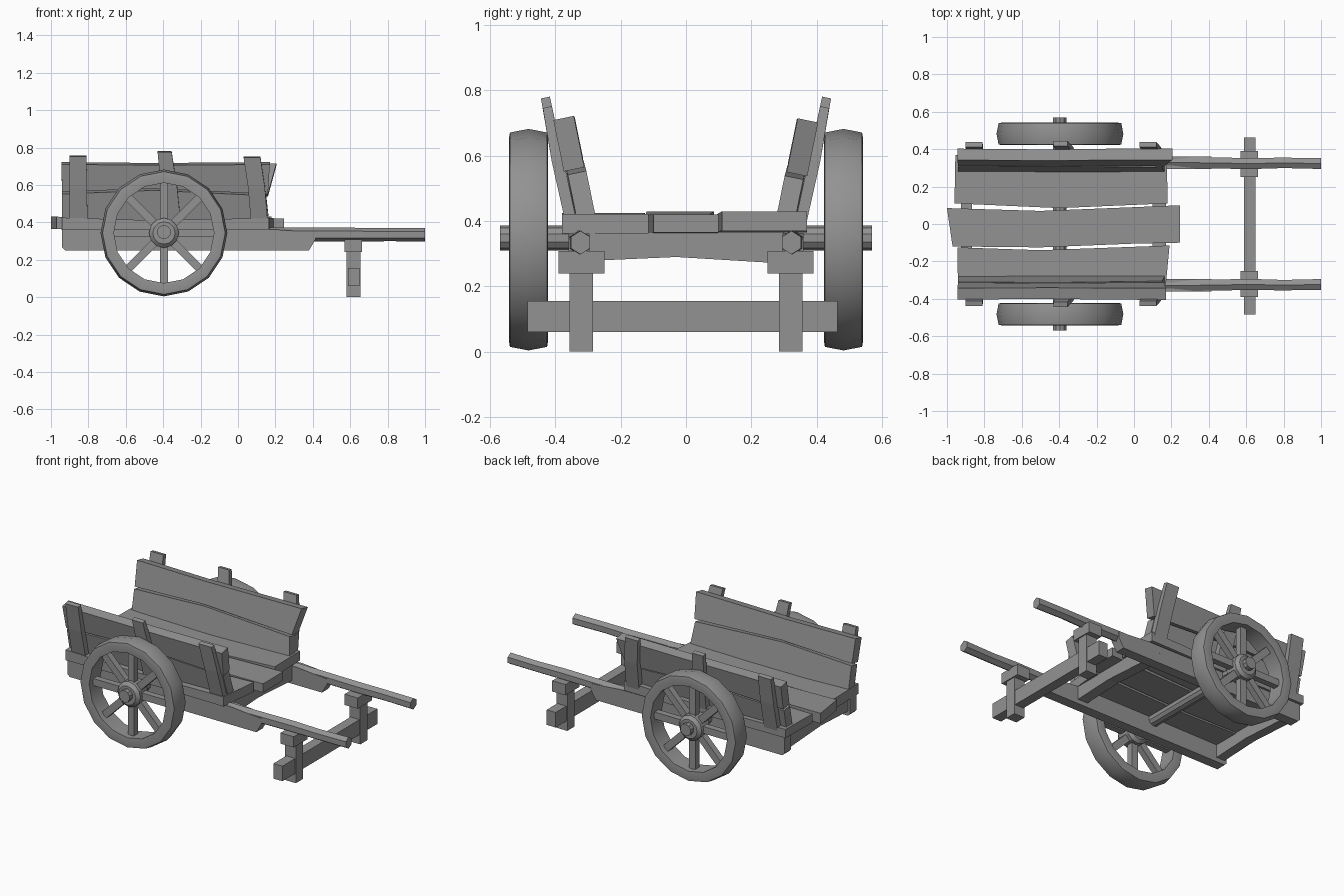
import bpy, bmesh, math
from mathutils import Vector, Matrix

if "Cube" in bpy.data.objects:
    bpy.data.objects.remove(bpy.data.objects["Cube"])

# dark grey used on every part
grey = bpy.data.materials.new("dark_grey")
grey.diffuse_color = (.29, .29, .29, 1)
grey.use_nodes = True
grey.node_tree.nodes["Principled BSDF"].inputs["Base Color"].default_value = grey.diffuse_color


def make(name, verts, faces, smooth=False):
    me = bpy.data.meshes.new(name)
    me.from_pydata([tuple(v) for v in verts], [], faces)
    bm = bmesh.new()
    bm.from_mesh(me)
    bmesh.ops.recalc_face_normals(bm, faces=bm.faces)
    bm.to_mesh(me)
    bm.free()
    me.materials.append(grey)
    ob = bpy.data.objects.new(name, me)
    bpy.context.collection.objects.link(ob)
    if smooth:
        bpy.ops.object.select_all(action='DESELECT')
        ob.select_set(True)
        bpy.context.view_layer.objects.active = ob
        bpy.ops.object.shade_smooth_by_angle(angle=math.radians(30))
    return ob


def loft(name, rings, smooth=False, closed=False):
    """Skin a list of equal-length rings; cap the ends unless closed."""
    n, m = len(rings[0]), len(rings)
    verts = [p for r in rings for p in r]
    faces = []
    for i in range(m if closed else m - 1):
        k = (i + 1) % m
        for j in range(n):
            l = (j + 1) % n
            faces.append((i*n + j, i*n + l, k*n + l, k*n + j))
    if not closed:
        faces += [tuple(range(n)), tuple(range((m - 1)*n, m*n))]
    return make(name, verts, faces, smooth)


def box(name, x, y, z):
    return loft(name, [[(a, y[0], z[0]), (a, y[1], z[0]), (a, y[1], z[1]), (a, y[0], z[1])] for a in x])


def board(name, sections, place):
    """Rough plank; each section is (x at low edge, x at high edge, low, high, inner, outer)."""
    rings = []
    for xl, xh, lo, hi, a, b in sections:
        rings.append([place(xl, lo, a), place(xh, hi, a), place(xh, hi, b), place(xl, lo, b)])
    return loft(name, rings)


def circle(r, n, y, cx=0, cz=0):
    return [(cx + r*math.sin(2*math.pi*i/n), y, cz + r*math.cos(2*math.pi*i/n)) for i in range(n)]


# floor planks: low/high run along y, inner/outer along z
flat = lambda x, u, v: (x, u, v)
board("floor_plank_left", [(-.96, -.955, .11, .37, .37, .425), (-.4, -.4, .085, .37, .365, .415),
                           (.18, .175, .11, .37, .37, .43)], flat)
board("floor_plank_middle", [(-.97, -1, -.12, .085, .365, .43), (-.5, -.5, -.125, .07, .362, .418),
                             (0, 0, -.105, .09, .362, .42), (.245, .245, -.1, .1, .365, .42)], flat)
board("floor_plank_right", [(-.94, -.945, -.38, -.125, .36, .425), (-.5, -.5, -.375, -.14, .362, .412),
                            (.165, .19, -.38, -.115, .362, .422)], flat)

# sides: leaning boards and posts
TILT = math.radians(11.5)
for s, side in ((1, "left"), (-1, "right")):
    def lean(x, u, v, s=s):
        return (x, s*(.285 + u*math.sin(TILT) + v*math.cos(TILT)),
                .425 + u*math.cos(TILT) - v*math.sin(TILT))
    e = .0 if s > 0 else .015
    tip = .205 if s > 0 else .17
    board(f"lower_side_board_{side}", [(-.94, -.94, -.01, .125 + e, -.004, .055),
                                       (-.45, -.45, -.01, .145 + e, -.004, .055),
                                       (.165, .15, -.01, .115 + e, -.006, .052)], lean)
    board(f"upper_side_board_{side}", [(-.94, -.945, .138 + e, .295 + e/2, -.002, .06),
                                       (-.45, -.45, .155 + e, .29 + e/2, -.004, .057),
                                       (-.2, -.2, .143 + e, .292 + e/2, -.002, .06),
                                       (.16, tip, .127 + e, .295 + e/2, -.002, .062)], lean)
    # posts: (bottom x range, top x range, height)
    posts = (("rear", -.90, -.805, -.90, -.81, .35), ("middle", -.40, -.305, -.43, -.355, .375),
             ("front", .07, .16, .03, .12, .345))
    for nm, b0, b1, t0, t1, h in posts:
        rings = []
        for x0, x1, u, a, b in ((b0, b1, -.02, .054, .088), ((b0*.6 + t0*.4), (b1*.6 + t1*.4), .18, .056, .092),
                                (t0, t1, h, .058, .086)):
            rings.append([lean(x0, u, a), lean(x1, u, a), lean(x1, u, b), lean(x0, u, b)])
        loft(f"{nm}_side_post_{side}", rings)

    # frame beam with chamfered front end
    prof = [(-.94, .265), (-.925, .25), (.38, .25), (.415, .31), (.415, .345), (.2, .362), (-.94, .365)]
    loft(f"frame_beam_{side}", [[(x, s*y, z) for x, z in prof] for y in (.295, .36)])

    # hexagonal pulling shaft, slightly crooked
    rings = []
    for x, y, r in ((.1, .33, .038), (.4, .327, .037), (.62, .323, .037), (.8, .327, .035), (1, .323, .036)):
        rings.append([(x, s*(y + r*.92*math.sin(i*math.pi/3)), .334 + r*math.cos(i*math.pi/3)) for i in range(6)])
    loft(f"pulling_shaft_{side}", rings)

    # support leg and its cap block
    box(f"support_leg_{side}", (.58, .655), sorted((s*.285, s*.357)), (0, .26))
    box(f"leg_cap_{side}", (.57, .662), sorted((s*.25, s*.39)), (.24, .308))

    # wheel: rim, hub, spokes
    cx, cz, cy = -.396, .343, s*.482
    rim = [(.328, -.057), (.339, 0), (.328, .057), (.31, .06), (.268, .056), (.268, -.056), (.31, -.06)]
    loft(f"wheel_rim_{side}", [circle(r, 16, cy + d, cx, cz) for r, d in rim], True, True)
    loft(f"wheel_hub_{side}", [circle(r, 12, cy + d, cx, cz) for r, d in
                               ((.06, -.058), (.08, -.04), (.08, .04), (.06, .058))], True)
    for k in range(8):
        rot = Matrix.Rotation(k*math.pi/4, 4, 'Y')
        rings = [[Vector((cx, cy, cz)) + rot @ Vector((a*.022, b*.02, r)) for a, b in ((-1, -1), (1, -1), (1, 1), (-1, 1))]
                 for r in (.05, .285)]
        loft(f"wheel_spoke_{side}_{k + 1}", rings)

# axle
loft("axle", [circle(.038, 10, y, -.396, .348) for y in (-.57, .57)], True)

# bar between the support legs
box("leg_crossbar", (.587, .65), (-.485, .463), (.06, .155))

# cross beams under the floor, bowed on the lower edge
for nm, x0, x1 in (("rear", -.925, -.865), ("front", .10, .17)):
    loft(f"{nm}_cross_beam", [[(x0, y, z), (x1, y, z), (x1, y, .367), (x0, y, .367)]
                              for y, z in ((-.3, .278), (-.03, .29), (.3, .27))])
